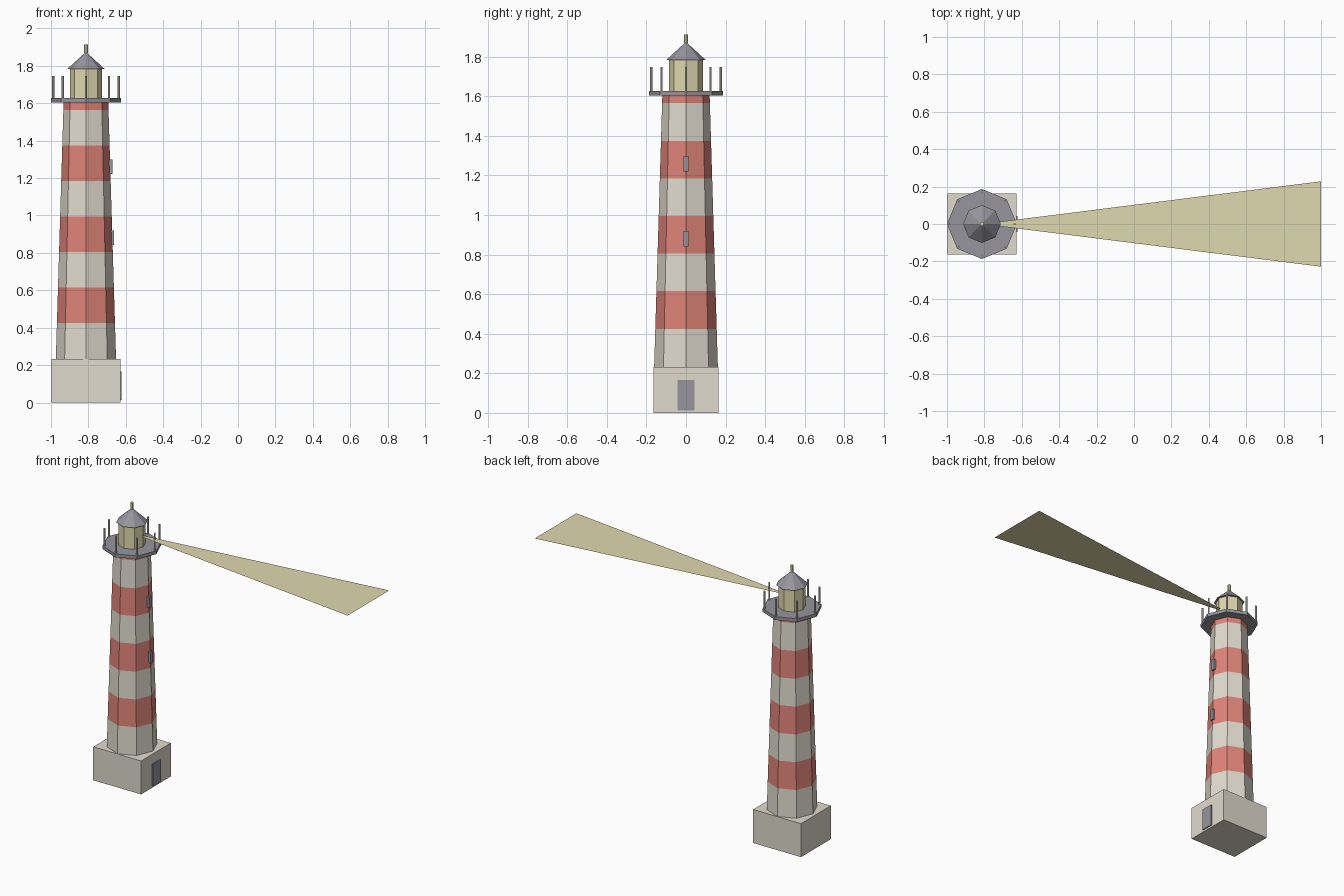
import bpy, bmesh
from math import cos, sin, pi

if "Cube" in bpy.data.objects:
    bpy.data.objects.remove(bpy.data.objects["Cube"], do_unlink=True)

CX = -0.813  # tower axis


def material(name, colour):
    m = bpy.data.materials.new(name)
    m.use_nodes = True
    m.diffuse_color = (*colour, 1)
    m.node_tree.nodes["Principled BSDF"].inputs["Base Color"].default_value = (*colour, 1)
    return m


CREAM = material("cream", (0.75, 0.71, 0.62))
RED = material("brick red", (0.74, 0.23, 0.19))
GREY = material("slate grey", (0.31, 0.30, 0.34))
YELLOW = material("lamp yellow", (0.74, 0.69, 0.42))


def finish(name, bm, mats):
    bmesh.ops.recalc_face_normals(bm, faces=bm.faces)
    me = bpy.data.meshes.new(name)
    bm.to_mesh(me)
    bm.free()
    for m in mats:
        me.materials.append(m)
    ob = bpy.data.objects.new(name, me)
    bpy.context.collection.objects.link(ob)
    return ob


def lathe(name, profile, mats, x=CX, y=0, sides=8, banded=False):
    """Stack rings of (radius, z); radius 0 makes a tip. Corners lie on the axes."""
    bm = bmesh.new()
    rings = []
    for r, z in profile:
        n = sides if r else 1
        rings.append([bm.verts.new((x + r * cos(2 * pi * i / sides),
                                    y + r * sin(2 * pi * i / sides), z)) for i in range(n)])
    for k, (a, b) in enumerate(zip(rings, rings[1:])):
        for i in range(sides):
            j = (i + 1) % sides
            quad = [a[i], a[j], b[j], b[i]] if len(b) > 1 else [a[i], a[j], b[0]]
            f = bm.faces.new(quad)
            f.material_index = k % 2 if banded else 0
    for ring in (rings[0], rings[-1]):
        if len(ring) > 1:
            bm.faces.new(ring)
    return finish(name, bm, mats)


def box(name, lo, hi, mat):
    bm = bmesh.new()
    bmesh.ops.create_cube(bm, size=1)
    for v in bm.verts:
        v.co = [(l + h) / 2 + c * (h - l) for c, l, h in zip(v.co, lo, hi)]
    return finish(name, bm, [mat])


# Base block and door
box("base", (-0.996, -0.163, 0), (-0.629, 0.163, 0.232), CREAM)
box("door", (-0.64, -0.043, 0.013), (-0.622, 0.043, 0.165), GREY)

# Tapered tower, alternating bands of equal height
levels = [0.232] + [0.425 + 0.19 * i for i in range(7)] + [1.604]
taper = lambda z: 0.161 - 0.0302 * (z - 0.232)
lathe("tower", [(taper(z), z) for z in levels], [CREAM, RED], banded=True)

# Windows on the door side
for label, z, x in (("lower", 0.88, -0.663), ("upper", 1.26, -0.672)):
    box(label + "_window", (x - 0.025, -0.0125, z - 0.039), (x, 0.0125, z + 0.039), GREY)

# Gallery deck and its posts
lathe("gallery_deck", [(0.187, 1.604), (0.187, 1.627)], [GREY])
for i in range(8):
    a = i * pi / 4
    lathe(f"gallery_post_{i + 1}", [(0.006, 1.62), (0.006, 1.747)], [CREAM],
          CX + 0.175 * cos(a), 0.175 * sin(a))

# Lantern room, roof and finial
lathe("lantern", [(0.086, 1.62), (0.086, 1.785)], [YELLOW])
lathe("roof", [(0.101, 1.782), (0, 1.875)], [GREY])
lathe("finial", [(0.011, 1.868), (0.011, 1.913)], [YELLOW])

# Flat light beam
bm = bmesh.new()
bm.faces.new([bm.verts.new(p) for p in ((CX, 0, 1.70), (1, -0.228, 1.70), (1, 0.228, 1.70))])
beam = finish("light_beam", bm, [YELLOW])
if beam.data.polygons[0].normal.z < 0:
    beam.data.flip_normals()
